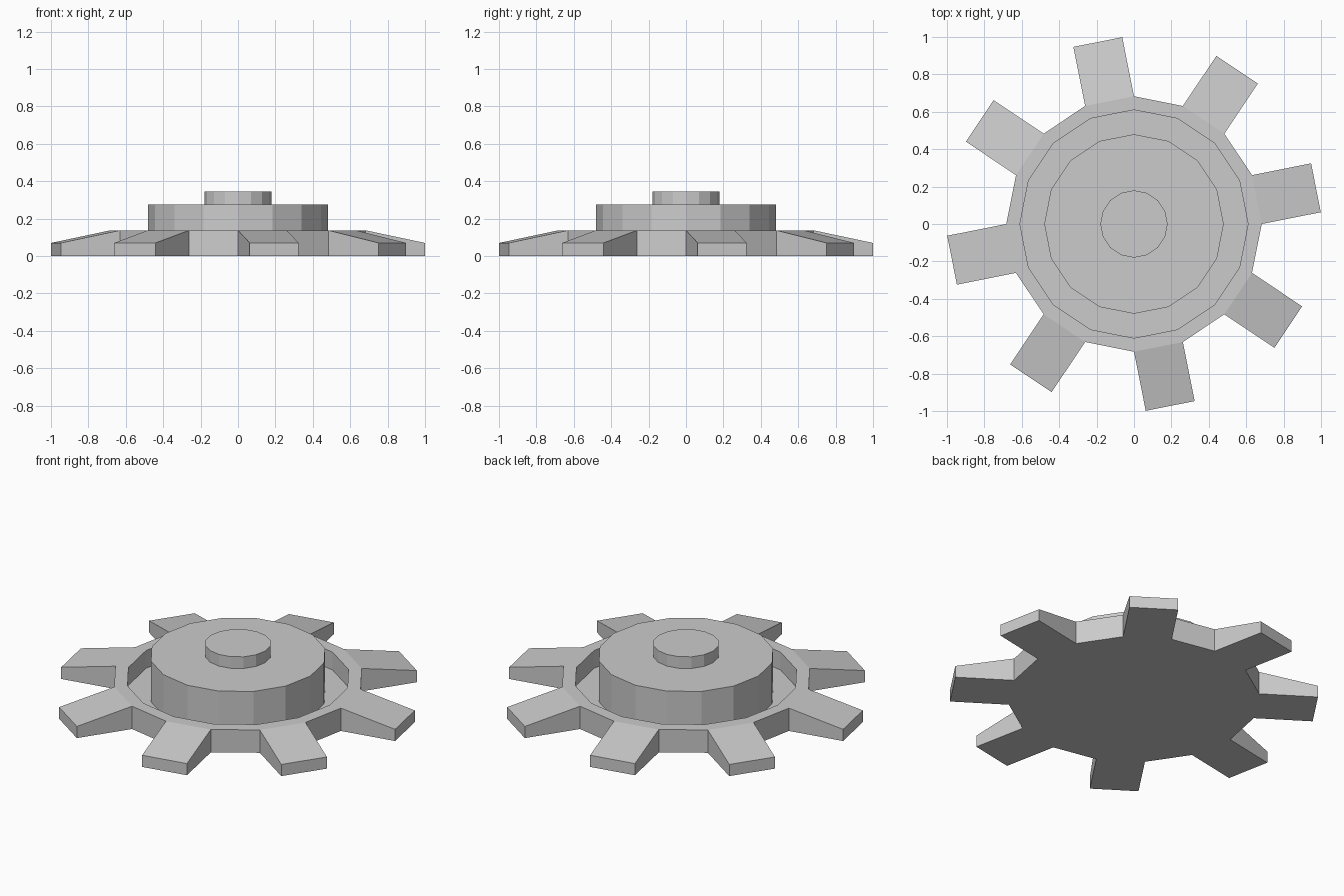
import bpy, bmesh
from math import cos, sin, pi

if "Cube" in bpy.data.objects:
    bpy.data.objects.remove(bpy.data.objects["Cube"])

SIDES = 16
STEP = 2 * pi / SIDES
TOOTH_LENGTH = 0.322
TOOTH_TIP_Z = 0.07


def lathe(bm, profile):
    """Revolve (radius, z) points; cap the first and last rings."""
    rings = [[bm.verts.new((r * cos(i * STEP), r * sin(i * STEP), z))
              for i in range(SIDES)] for r, z in profile]
    walls = []
    for low, high in zip(rings, rings[1:]):
        walls.append([bm.faces.new((low[i], low[(i + 1) % SIDES],
                                    high[(i + 1) % SIDES], high[i]))
                      for i in range(SIDES)])
    bm.faces.new(rings[0][::-1])
    bm.faces.new(rings[-1])
    return walls


def finish(bm, name):
    bmesh.ops.recalc_face_normals(bm, faces=bm.faces)
    mesh = bpy.data.meshes.new(name)
    bm.to_mesh(mesh)
    bm.free()
    obj = bpy.data.objects.new(name, mesh)
    bpy.context.collection.objects.link(obj)
    return obj


# Toothed wheel: base, rim, recessed groove, raised disc and central hub
bm = bmesh.new()
walls = lathe(bm, [(0.683, 0), (0.683, 0.137), (0.61, 0.137), (0.61, 0.03),
                   (0.48, 0.03), (0.48, 0.275), (0.18, 0.275), (0.18, 0.345)])

# Teeth: pull every other outer wall outwards and lower the top of its tip
for i in range(0, SIDES, 2):
    angle = (i + 0.5) * STEP
    tip = bmesh.ops.extrude_discrete_faces(bm, faces=[walls[0][i]])["faces"][0]
    top_z = max(v.co.z for v in tip.verts)
    for v in tip.verts:
        v.co.x += TOOTH_LENGTH * cos(angle)
        v.co.y += TOOTH_LENGTH * sin(angle)
        if v.co.z == top_z:
            v.co.z = TOOTH_TIP_Z
finish(bm, "toothed_wheel")
